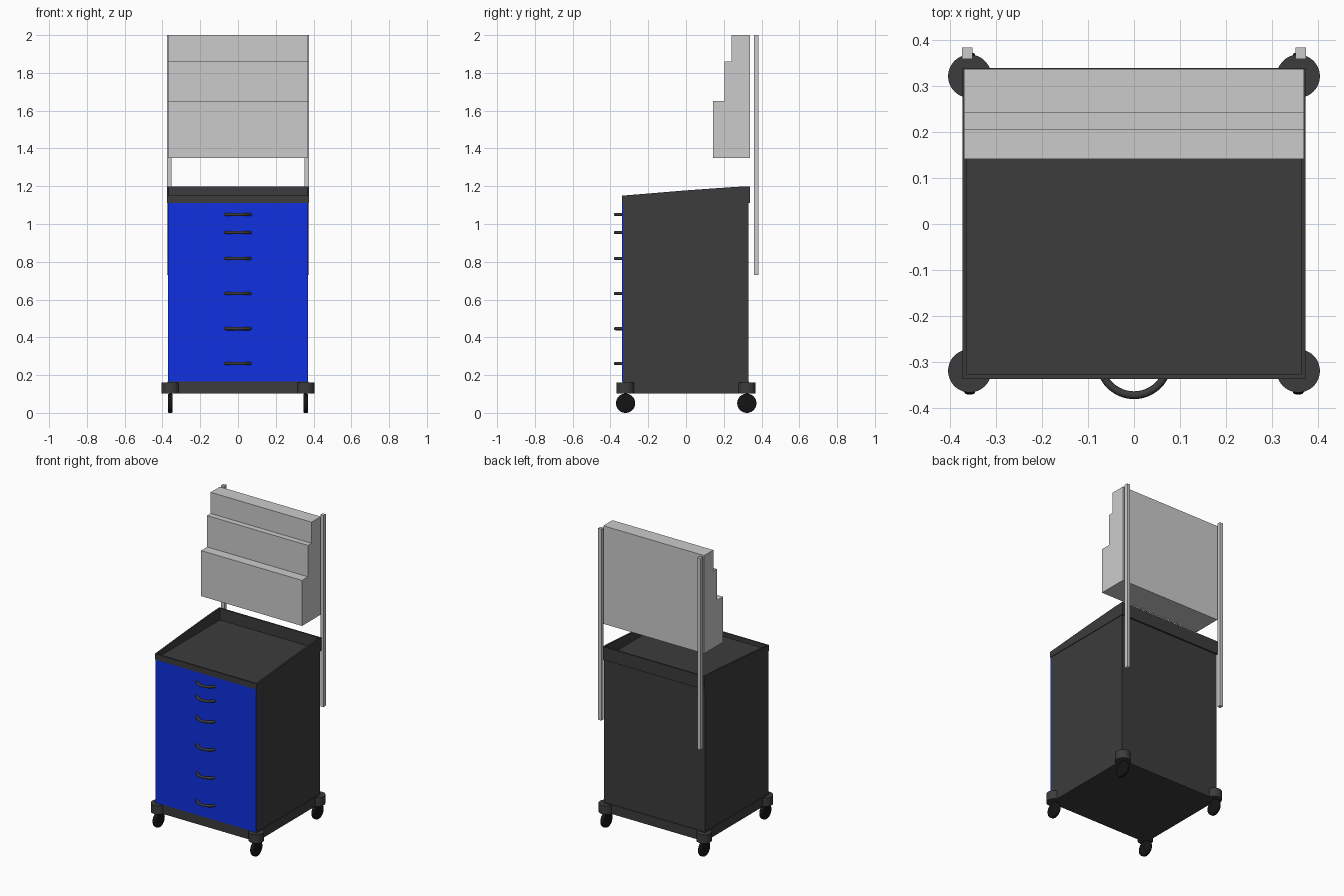
import bpy, bmesh, math
from mathutils import Vector

if "Cube" in bpy.data.objects:
    bpy.data.objects.remove(bpy.data.objects["Cube"])


def material(name, rgb):
    m = bpy.data.materials.new(name)
    m.diffuse_color = (*rgb, 1)
    m.use_nodes = True
    m.node_tree.nodes["Principled BSDF"].inputs["Base Color"].default_value = m.diffuse_color
    return m


DARK = material("dark_grey", (0.045, 0.045, 0.045))
BLUE = material("blue", (0.005, 0.03, 0.75))
BLACK = material("black", (0.007, 0.007, 0.007))


def finish(name, bm, mat=None, smooth=False):
    bmesh.ops.recalc_face_normals(bm, faces=bm.faces)
    me = bpy.data.meshes.new(name)
    bm.to_mesh(me)
    bm.free()
    ob = bpy.data.objects.new(name, me)
    bpy.context.collection.objects.link(ob)
    if mat:
        me.materials.append(mat)
    if smooth:
        bpy.ops.object.select_all(action='DESELECT')
        ob.select_set(True)
        bpy.context.view_layer.objects.active = ob
        bpy.ops.object.shade_smooth_by_angle(angle=math.radians(35))
    return ob


def box(name, x, y, z, mat=None):
    bm = bmesh.new()
    bmesh.ops.create_cube(bm, size=1)
    for v in bm.verts:
        v.co = Vector([(a + b) / 2 + c * (b - a) for (a, b), c in zip((x, y, z), v.co)])
    return finish(name, bm, mat)


def extrude_x(name, profile, x0, x1, mat=None):
    """Extrude a (y, z) profile between x0 and x1."""
    bm = bmesh.new()
    face = bm.faces.new([bm.verts.new((x0, y, z)) for y, z in profile])
    ext = bmesh.ops.extrude_face_region(bm, geom=[face])
    bmesh.ops.translate(bm, vec=(x1 - x0, 0, 0),
                        verts=[g for g in ext["geom"] if isinstance(g, bmesh.types.BMVert)])
    return finish(name, bm, mat)


def cylinder(name, loc, r, depth, mat, along_x=False, bevel=0.0):
    bm = bmesh.new()
    bmesh.ops.create_cone(bm, cap_ends=True, segments=48, radius1=r, radius2=r, depth=depth)
    if bevel:
        rims = [e for e in bm.edges if abs(e.verts[0].co.z - e.verts[1].co.z) < 1e-5]
        bmesh.ops.bevel(bm, geom=rims, offset=bevel, segments=3, profile=0.5, affect='EDGES')
    ob = finish(name, bm, mat, True)
    ob.location = loc
    if along_x:
        ob.rotation_euler.y = math.pi / 2
    return ob


def handle(name, z):
    """Bowed round-bar pull swept along a circular arc."""
    R, r, cy, n, m = 0.0745, 0.0085, -0.2985, 24, 12
    half = math.radians(62)
    bm = bmesh.new()
    rings = []
    for i in range(n + 1):
        a = -half + 2 * half * i / n
        ring = []
        for j in range(m):
            b = 2 * math.pi * j / m
            d = R + r * math.cos(b)
            ring.append(bm.verts.new((d * math.sin(a), cy - d * math.cos(a), z + r * math.sin(b))))
        rings.append(ring)
    for p, q in zip(rings, rings[1:]):
        for j in range(m):
            k = (j + 1) % m
            bm.faces.new((p[j], p[k], q[k], q[j]))
    bm.faces.new(rings[0])
    bm.faces.new(rings[-1])
    finish(name, bm, DARK, True)


# Cabinet body and base
box("cabinet_body", (-0.37, 0.37), (-0.332, 0.33), (0.16, 1.115), DARK)
box("base_plinth", (-0.373, 0.373), (-0.336, 0.334), (0.103, 0.165), DARK)

# Drawer fronts, flush with each other, each with a pull
tops = [1.112, 1.005, 0.87, 0.685, 0.5, 0.315, 0.165]
pulls = [1.05, 0.955, 0.817, 0.632, 0.446, 0.261]
for i, z in enumerate(pulls):
    box(f"drawer_front_{i + 1}", (-0.37, 0.37), (-0.338, -0.332), (tops[i + 1], tops[i]), BLUE)
    handle(f"drawer_handle_{i + 1}", z)

# Worktop tray with walls rising to the back
Y0, Y1, Z0, W = -0.338, 0.34, 1.112, 0.01
box("tray_floor", (-0.374, 0.374), (Y0, Y1), (Z0, 1.122), DARK)
box("tray_front_wall", (-0.374, 0.374), (Y0, Y0 + W), (Z0, 1.15), DARK)
box("tray_back_wall", (-0.374, 0.374), (Y1 - W, Y1), (Z0, 1.199), DARK)
wall = [(Y0, Z0), (Y1, Z0), (Y1, 1.199), (0.27, 1.197), (0.0, 1.178), (Y0, 1.15)]
for side, s in (("left", -1), ("right", 1)):
    extrude_x(f"tray_{side}_wall", wall, s * 0.374, s * (0.374 - W), DARK)

# Corner bumpers, wheels and rear posts
for side, s in (("left", -1), ("right", 1)):
    for end, y in (("front", -0.32), ("back", 0.322)):
        cylinder(f"{end}_{side}_bumper", (s * 0.358, y, 0.132), 0.047, 0.058, DARK)
        cylinder(f"{end}_{side}_wheel", (s * 0.358, y, 0.051), 0.051, 0.024, BLACK, True, 0.006)
    box(f"{side}_post", sorted((s * 0.352, s * 0.375)), (0.36, 0.384), (0.73, 2.0))

# Stepped storage bins held above the worktop
extrude_x("stepped_bins", [(0.338, 1.35), (0.142, 1.35), (0.142, 1.652), (0.205, 1.652),
                           (0.205, 1.86), (0.242, 1.86), (0.242, 2.0), (0.338, 2.0)], -0.37, 0.37)
